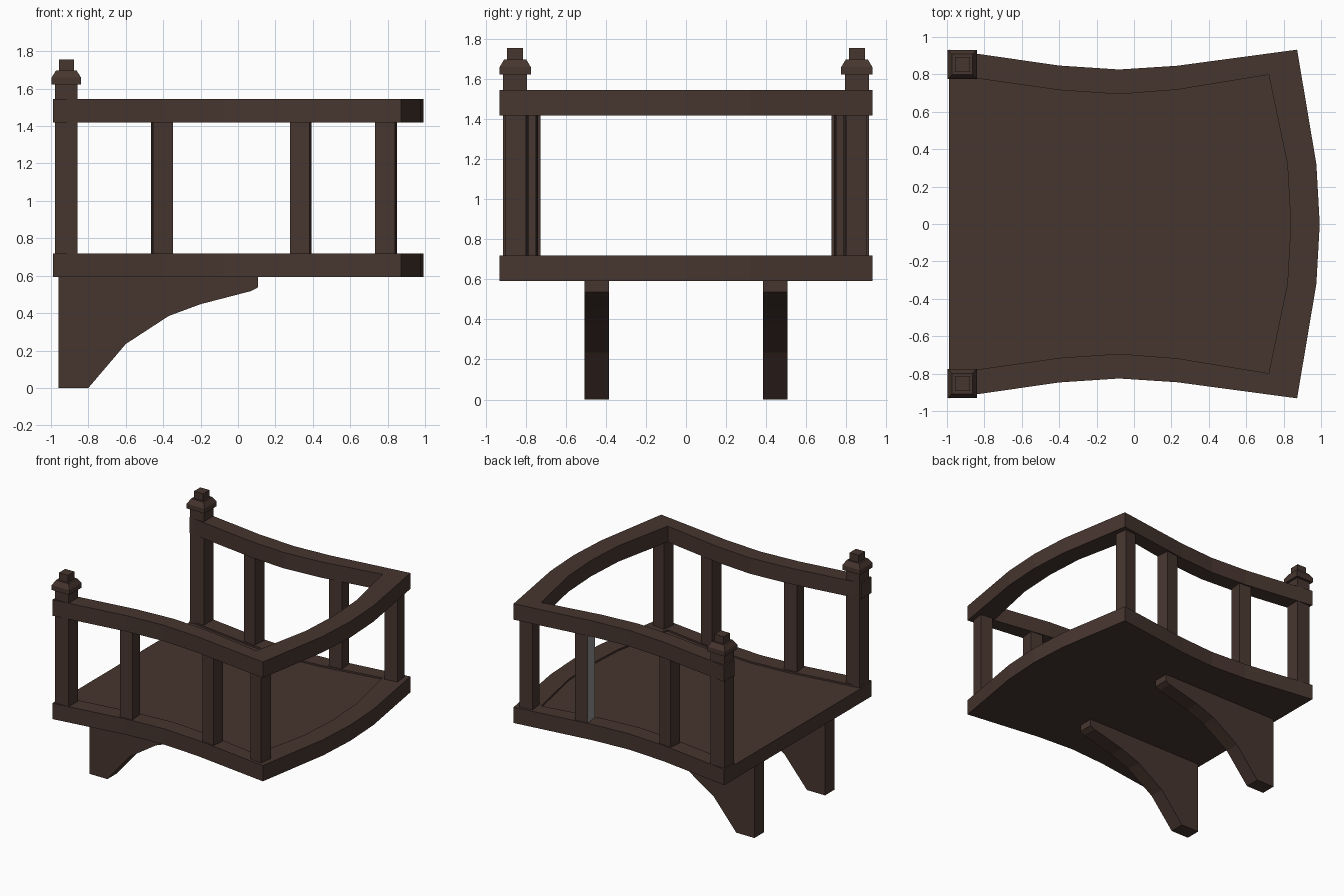
import bpy, bmesh, math
from mathutils import Matrix, Vector

if "Cube" in bpy.data.objects:
    bpy.data.objects.remove(bpy.data.objects["Cube"])


def material(name, rgb):
    m = bpy.data.materials.new(name)
    m.diffuse_color = (*rgb, 1)
    m.use_nodes = True
    m.node_tree.nodes["Principled BSDF"].inputs["Base Color"].default_value = m.diffuse_color
    return m


BROWN = material("dark brown wood", (0.062, 0.036, 0.028))
GREY = material("bare grey", (0.28, 0.28, 0.28))


def finish(name, bm, mats=(BROWN,)):
    bmesh.ops.recalc_face_normals(bm, faces=bm.faces)
    me = bpy.data.meshes.new(name)
    bm.to_mesh(me)
    bm.free()
    for m in mats:
        me.materials.append(m)
    ob = bpy.data.objects.new(name, me)
    bpy.context.collection.objects.link(ob)
    return ob


def prism(name, outline, offset):
    """Extrude a closed outline of 3D points along an offset."""
    bm = bmesh.new()
    face = bm.faces.new([bm.verts.new(p) for p in outline])
    ext = bmesh.ops.extrude_face_region(bm, geom=[face])
    verts = [v for v in ext["geom"] if isinstance(v, bmesh.types.BMVert)]
    bmesh.ops.translate(bm, verts=verts, vec=Vector(offset))
    # extrude_face_region keeps the start face, so the prism is closed
    return finish(name, bm)


def curved_rail(name, z0, z1):
    """Sweep a rectangular section between the outer and inner outlines."""
    bm = bmesh.new()
    rings = [[bm.verts.new((p[0], p[1], z)) for p, z in
              ((o, z0), (o, z1), (i, z1), (i, z0))] for o, i in zip(OUTER, INNER)]
    for a, b in zip(rings, rings[1:]):
        for k in range(4):
            n = (k + 1) % 4
            bm.faces.new((a[k], a[n], b[n], b[k]))
    bm.faces.new(rings[0])
    bm.faces.new(rings[-1])
    return finish(name, bm)


def square_stack(name, x, y, profile, angle=0.0, mats=(BROWN,)):
    """Square upright from (z, half width) sections."""
    bm = bmesh.new()
    rot = Matrix.Rotation(angle, 3, 'Z')
    rings = []
    for z, h in profile:
        rings.append([bm.verts.new(rot @ Vector((sx * h, sy * h, 0)) + Vector((x, y, z)))
                      for sx, sy in ((-1, -1), (1, -1), (1, 1), (-1, 1))])
    for a, b in zip(rings, rings[1:]):
        for k in range(4):
            n = (k + 1) % 4
            bm.faces.new((a[k], a[n], b[n], b[k]))
    bm.faces.new(rings[0])
    bm.faces.new(rings[-1])
    return finish(name, bm, mats)


# Half outlines (y >= 0), mirrored to the full balcony plan
outer_half = [(-0.99, 0.932), (-0.40, 0.847), (-0.08, 0.826), (0.23, 0.846),
              (0.872, 0.932), (0.975, 0.32), (0.993, 0)]
inner_half = [(-0.99, 0.80), (-0.40, 0.716), (-0.08, 0.694), (0.23, 0.718),
              (0.72, 0.798), (0.82, 0.32), (0.838, 0)]
OUTER, INNER = [h + [(x, -y) for x, y in reversed(h[:-1])]
                for h in (outer_half, inner_half)]

# Floor, lower rim and handrail
prism("floor_panel", [(x, y, 0.592) for x, y in INNER], (0, 0, 0.113))
curved_rail("floor_rim", 0.592, 0.718)
curved_rail("handrail", 1.418, 1.545)

for s, side in ((-1, "front"), (1, "back")):
    # Corner posts with caps
    x, y = -0.918, 0.853 * s
    square_stack(side + "_corner_post", x, y, [(0.70, 0.06), (1.625, 0.06)])
    square_stack(side + "_post_cap", x, y,
                 [(1.622, 0.078), (1.66, 0.078), (1.698, 0.055)])
    square_stack(side + "_cap_knob", x, y, [(1.69, 0.04), (1.755, 0.04)])

    # Balusters turned to follow the curved rail
    for i, (bx, by, turn) in enumerate(((-0.407, 0.785, -6), (0.336, 0.797, 6),
                                        (0.792, 0.845, 7))):
        grey_side = s == 1 and i == 1
        ob = square_stack(f"{side}_baluster_{i + 1}", bx, by * s,
                          [(0.70, 0.053), (1.43, 0.053)], math.radians(turn * s),
                          (BROWN, GREY) if grey_side else (BROWN,))
        if grey_side:  # the one unpainted face, towards -x
            for p in ob.data.polygons:
                p.material_index = int(p.normal.x < -0.8)

    # Curved support brackets
    profile = [(-0.96, 0.60), (-0.96, 0), (-0.80, 0), (-0.60, 0.235), (-0.37, 0.385),
               (-0.20, 0.448), (0.07, 0.518), (0.107, 0.538), (0.107, 0.60)]
    prism(side + "_bracket", [(px, 0.446 * s - 0.061, pz) for px, pz in profile],
          (0, 0.122, 0))
